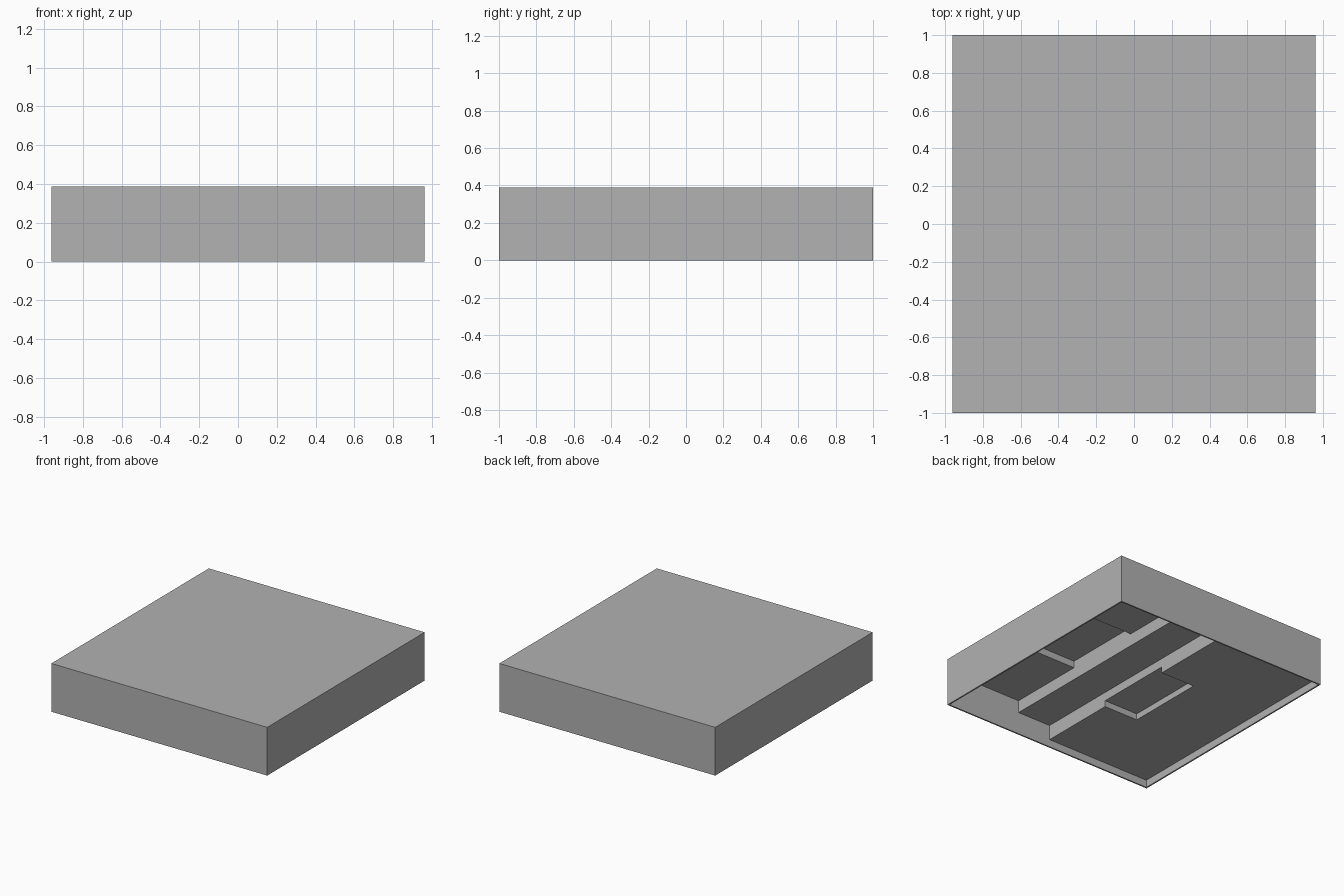
import bpy
import bmesh
from mathutils import Vector

default_cube = bpy.data.objects.get("Cube")
if default_cube:
    bpy.data.objects.remove(default_cube, do_unlink=True)

HALF_X, HALF_Y, HEIGHT = 0.96, 1.0, 0.388
WALL = 0.012
IN_X, IN_Y = HALF_X - WALL, HALF_Y - WALL
STEP_LOW, STEP_HIGH = -0.015, 0.284      # x of the two risers
POCKET_BACK, POCKET_FRONT = 0.3, -0.35

grey = bpy.data.materials.new("mid_grey")
grey.use_nodes = True
colour = (0.445, 0.445, 0.445, 1)
grey.diffuse_color = colour
grey.node_tree.nodes["Principled BSDF"].inputs["Base Color"].default_value = colour


def box(name, low, high):
    """Axis-aligned box between two corners."""
    low, high = Vector(low), Vector(high)
    bm = bmesh.new()
    bmesh.ops.create_cube(bm, size=1)
    for v in bm.verts:
        v.co = (low + high) / 2 + v.co * (high - low)
    mesh = bpy.data.meshes.new(name)
    bm.to_mesh(mesh)
    bm.free()
    obj = bpy.data.objects.new(name, mesh)
    bpy.context.collection.objects.link(obj)
    mesh.materials.append(grey)
    return obj


def carve(target, x0, x1, y0, y1, top):
    """Cut a recess upward from the underside to the given height."""
    cutter = box("recess_cutter", (x0, y0, -0.1), (x1, y1, top))
    cutter.hide_render = True
    mod = target.modifiers.new("recess", "BOOLEAN")
    mod.operation = "DIFFERENCE"
    mod.solver = "EXACT"
    mod.object = cutter
    bpy.context.view_layer.objects.active = target
    bpy.ops.object.modifier_apply(modifier=mod.name)
    bpy.data.objects.remove(cutter, do_unlink=True)


# Outer slab
body = box("slab_body", (-HALF_X, -HALF_Y, 0), (HALF_X, HALF_Y, HEIGHT))

# Stepped underside, from shallow to deep
carve(body, -IN_X, IN_X, -IN_Y, IN_Y, 0.06)
carve(body, STEP_LOW, IN_X, -IN_Y, IN_Y, 0.18)
carve(body, STEP_HIGH, IN_X, -IN_Y, IN_Y, 0.28)

# Pockets beside the risers
carve(body, -0.32, STEP_LOW + 0.05, POCKET_FRONT, POCKET_BACK, 0.11)
carve(body, STEP_HIGH, IN_X, POCKET_FRONT, POCKET_BACK, 0.335)
